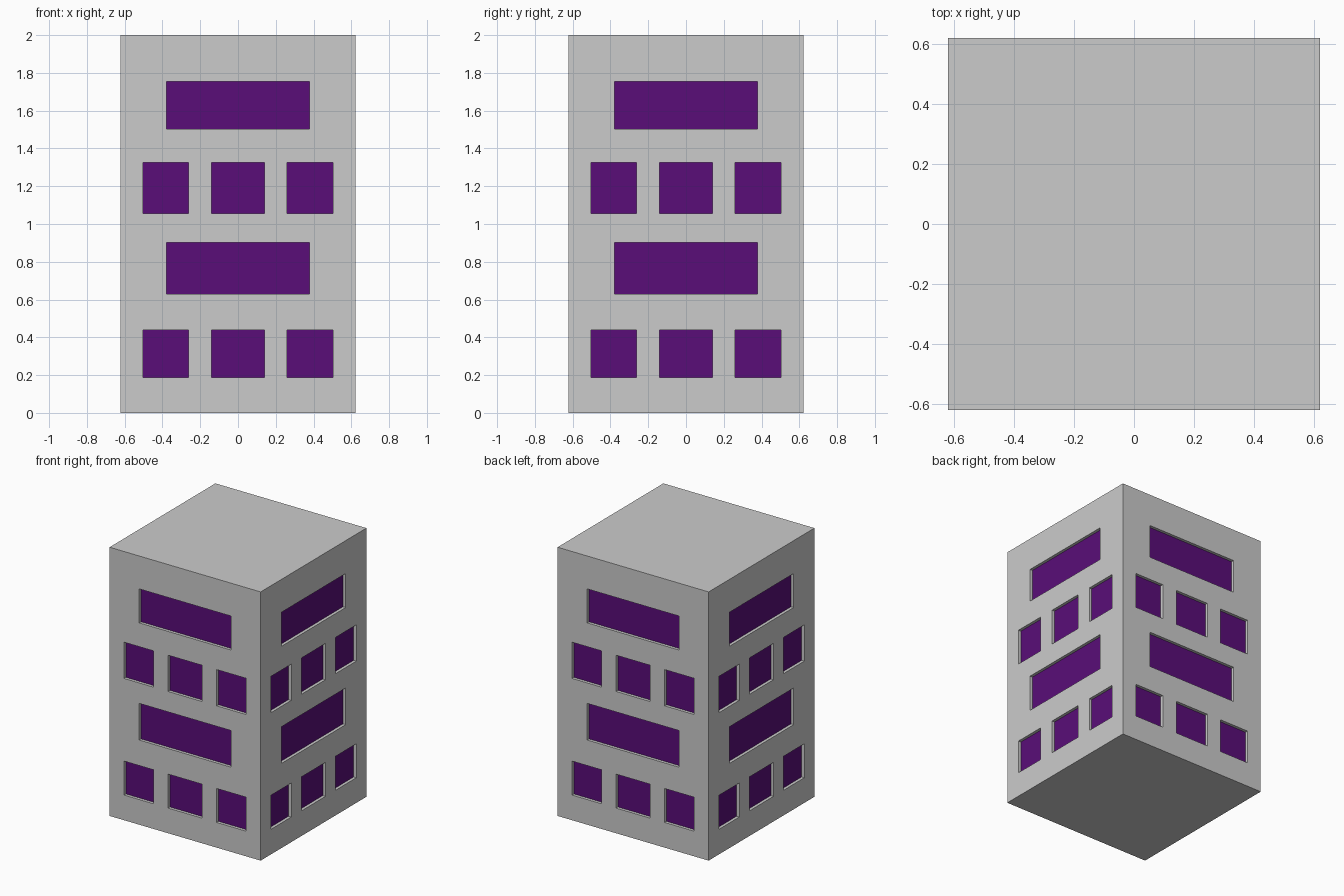
import bpy, bmesh, math
from mathutils import Matrix, Vector

if "Cube" in bpy.data.objects:
    bpy.data.objects.remove(bpy.data.objects["Cube"])

HALF, HEIGHT, DEPTH = 0.622, 2.0, 0.022

# Window rectangles on one wall: (x0, x1, z0, z1)
small = [(-0.503, -0.262), (-0.14, 0.14), (0.26, 0.503)]
windows = [(-0.378, 0.378, z0, z1) for z0, z1 in ((0.63, 0.903), (1.502, 1.755))]
windows += [(x0, x1, z0, z1) for z0, z1 in ((0.187, 0.44), (1.055, 1.325)) for x0, x1 in small]


def new_object(name, bm):
    mesh = bpy.data.meshes.new(name)
    bm.to_mesh(mesh)
    bm.free()
    obj = bpy.data.objects.new(name, mesh)
    bpy.context.collection.objects.link(obj)
    return obj


def add_box(bm, lo, hi, turn=Matrix.Identity(4)):
    lo, hi = Vector(lo), Vector(hi)
    place = Matrix.Translation((lo + hi) / 2) @ Matrix.Diagonal((*(hi - lo), 1))
    bmesh.ops.create_cube(bm, size=1, matrix=turn @ place)


# Recess cutters and window panes, repeated on all four walls
cut_bm, pane_bm = bmesh.new(), bmesh.new()
floor_y = -HALF + DEPTH
for side in range(4):
    turn = Matrix.Rotation(side * math.pi / 2, 4, 'Z')
    for x0, x1, z0, z1 in windows:
        add_box(cut_bm, (x0, -HALF - 0.1, z0), (x1, floor_y, z1), turn)
        corners = ((x0, z0), (x1, z0), (x1, z1), (x0, z1))
        pane_bm.faces.new([pane_bm.verts.new(turn @ Vector((x, floor_y, z))) for x, z in corners])
cutter = new_object("window_cutter", cut_bm)
panes = new_object("window_panes", pane_bm)
purple = bpy.data.materials.new("purple_glass")
purple.diffuse_color = (0.1, 0.004, 0.19, 1)
purple.use_nodes = True
purple.node_tree.nodes["Principled BSDF"].inputs["Base Color"].default_value = purple.diffuse_color
panes.data.materials.append(purple)

# Tower block with recessed openings
body_bm = bmesh.new()
add_box(body_bm, (-HALF, -HALF, 0), (HALF, HALF, HEIGHT))
body = new_object("tower_body", body_bm)
mod = body.modifiers.new("recesses", 'BOOLEAN')
mod.object = cutter
mod.solver = 'EXACT'
bpy.context.view_layer.objects.active = body
bpy.ops.object.modifier_apply(modifier=mod.name)
bpy.data.objects.remove(cutter)

# Open the recess floors, which the panes fill
bm = bmesh.new()
bm.from_mesh(body.data)
floors = [f for f in bm.faces
          if max(abs(n) for n in f.normal[:2]) > 0.9
          and abs(abs(f.normal.dot(f.calc_center_median())) - abs(floor_y)) < 0.002]
bmesh.ops.delete(bm, geom=floors, context='FACES')
bm.to_mesh(body.data)
bm.free()
